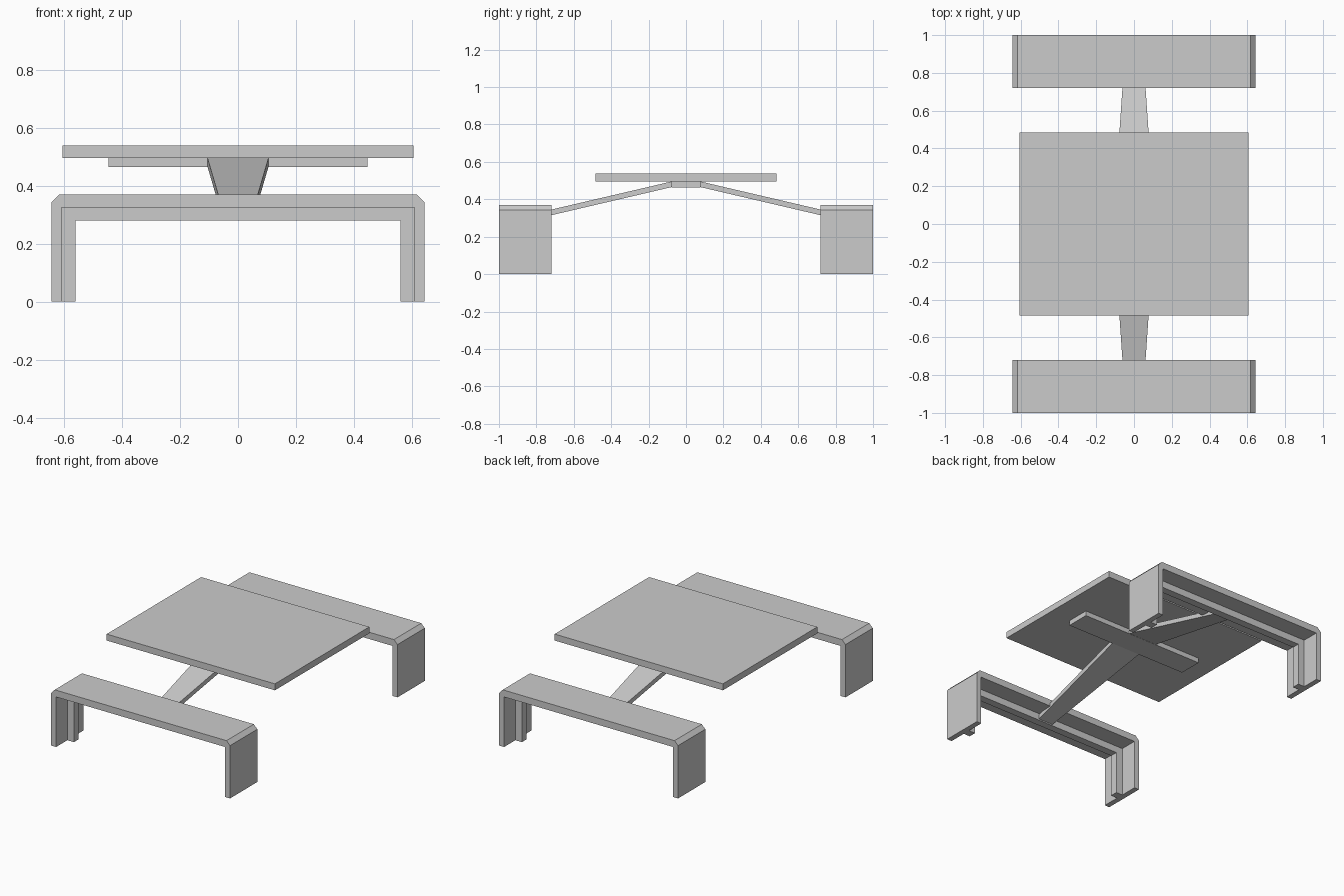
import bpy, bmesh
from mathutils import Vector

if "Cube" in bpy.data.objects:
    bpy.data.objects.remove(bpy.data.objects["Cube"])


def make_object(name, bm, mirror_y=False):
    bmesh.ops.recalc_face_normals(bm, faces=bm.faces)
    mesh = bpy.data.meshes.new(name)
    bm.to_mesh(mesh)
    bm.free()
    ob = bpy.data.objects.new(name, mesh)
    bpy.context.collection.objects.link(ob)
    if mirror_y:
        mod = ob.modifiers.new("Mirror", 'MIRROR')
        mod.use_axis = (False, True, False)
        mod.use_mirror_merge = False
    return ob


def box(name, x, y, z0, z1):
    bm = bmesh.new()
    bmesh.ops.create_cube(bm, size=1)
    for v in bm.verts:
        v.co = Vector((v.co.x * 2 * x, v.co.y * 2 * y, z1 if v.co.z > 0 else z0))
    return make_object(name, bm)


def arch(name, half_profile, y0, y1):
    """Extrude a left-right symmetric x/z outline along y; mirrored to both benches."""
    profile = half_profile + [(-x, z) for x, z in reversed(half_profile)]
    bm = bmesh.new()
    face = bm.faces.new([bm.verts.new((x, y0, z)) for x, z in profile])
    ext = bmesh.ops.extrude_face_region(bm, geom=[face])
    verts = [g for g in ext['geom'] if isinstance(g, bmesh.types.BMVert)]
    # keep the starting cap so the solid is closed
    bmesh.ops.translate(bm, verts=verts, vec=(0, y1 - y0, 0))
    if face not in bm.faces[:]:
        bm.faces.new([v for v in bm.verts if abs(v.co.y - y0) < 1e-6])
    return make_object(name, bm, mirror_y=True)


# Bench: folded plate with chamfered corners (inner outline, then outer)
arch("bench_plate",
     [(0.608, 0.325), (0.608, 0), (0.643, 0), (0.643, 0.343), (0.618, 0.369)],
     0.72, 1.0)

# Stiffening rib along the inside of each bench
arch("bench_rib",
     [(0.561, 0.28), (0.561, 0), (0.608, 0), (0.608, 0.325)],
     0.835, 0.885)

# Table top and the cross bar under it
box("table_top", 0.605, 0.485, 0.496, 0.538)
box("cross_bar", 0.447, 0.078, 0.464, 0.496)

# Tapered sloping arms linking the cross bar to the bench ribs
bm = bmesh.new()
bmesh.ops.create_cube(bm, size=1)
for v in bm.verts:
    far = v.co.y > 0
    top = v.co.z > 0
    y = 0.84 if far else 0.078
    half_width = 0.053 if far else 0.105
    z = (0.317 if far else 0.495) - (0 if top else 0.030)
    v.co = Vector((half_width if v.co.x > 0 else -half_width, y, z))
make_object("bench_arm", bm, mirror_y=True)
